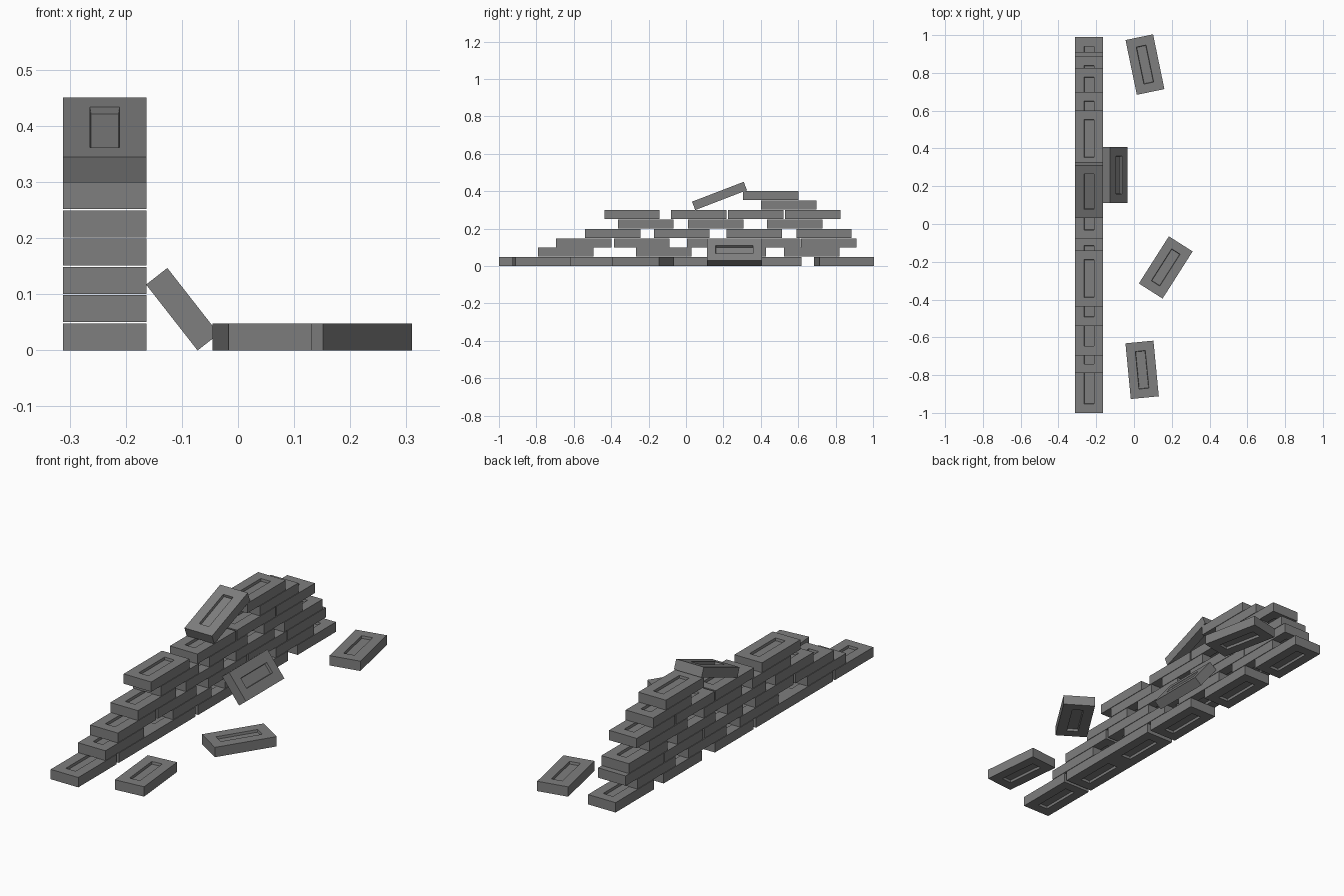
import bpy, bmesh
from math import radians
from mathutils import Matrix

if "Cube" in bpy.data.objects:
    bpy.data.objects.remove(bpy.data.objects["Cube"])

W, L, H = 0.149, 0.296, 0.048   # brick size
PITCH = 0.0503                  # course height including joint
WALL_X = -0.2375

# Shared brick mesh with a recessed slot in the top and bottom
mesh = bpy.data.meshes.new("brick")
bm = bmesh.new()
bmesh.ops.create_cube(bm, size=1, matrix=Matrix.Diagonal((W, L, H, 1)))
bm.normal_update()
for face in [f for f in bm.faces if abs(f.normal.z) > 0.9]:
    bmesh.ops.inset_region(bm, faces=[face], thickness=0.048, use_even_offset=True)
    bmesh.ops.inset_region(bm, faces=[face], thickness=0.002, depth=-0.012, use_even_offset=True)
bmesh.ops.recalc_face_normals(bm, faces=bm.faces)
bm.to_mesh(mesh)
bm.free()

# Dark grey brick colour
dark = bpy.data.materials.new("dark_grey")
dark.diffuse_color = (0.21, 0.21, 0.21, 1)
dark.use_nodes = True
dark.node_tree.nodes["Principled BSDF"].inputs["Base Color"].default_value = dark.diffuse_color
mesh.materials.append(dark)


def brick(name, loc, rot=(0, 0, 0)):
    ob = bpy.data.objects.new(name, mesh)
    ob.location = loc
    ob.rotation_euler = [radians(a) for a in rot]
    bpy.context.collection.objects.link(ob)


# Wall courses: near end (y) of each brick
courses = [
    [-1.0, -0.687, -0.391, -0.074, 0.322, 0.693],
    [-0.79, -0.267, 0.132, 0.525],
    [-0.695, -0.385, 0.005, 0.315, 0.615],
    [-0.54, -0.17, 0.217, 0.59],
    [-0.363, 0.012, 0.433],
    [-0.437, -0.08, 0.225, 0.53],
    [0.402],
    [0.305],
]
for row, starts in enumerate(courses):
    for i, y in enumerate(starts):
        brick(f"wall_brick_{row}_{i}", (WALL_X, y + L / 2, row * PITCH + H / 2))

# Tipped brick on top, and one leaning on the wall
brick("tipped_brick", (WALL_X, 0.179, 0.375), (21, 0, 0))
brick("leaning_brick", (-0.099, 0.259, 0.0731), (0, 52, 0))

# Loose bricks on the ground
for i, (x, y, a) in enumerate([(0.058, 0.844, 11.7), (0.168, -0.230, -32.5), (0.043, -0.772, 5.5)]):
    brick(f"loose_brick_{i}", (x, y, H / 2), (0, 0, a))
